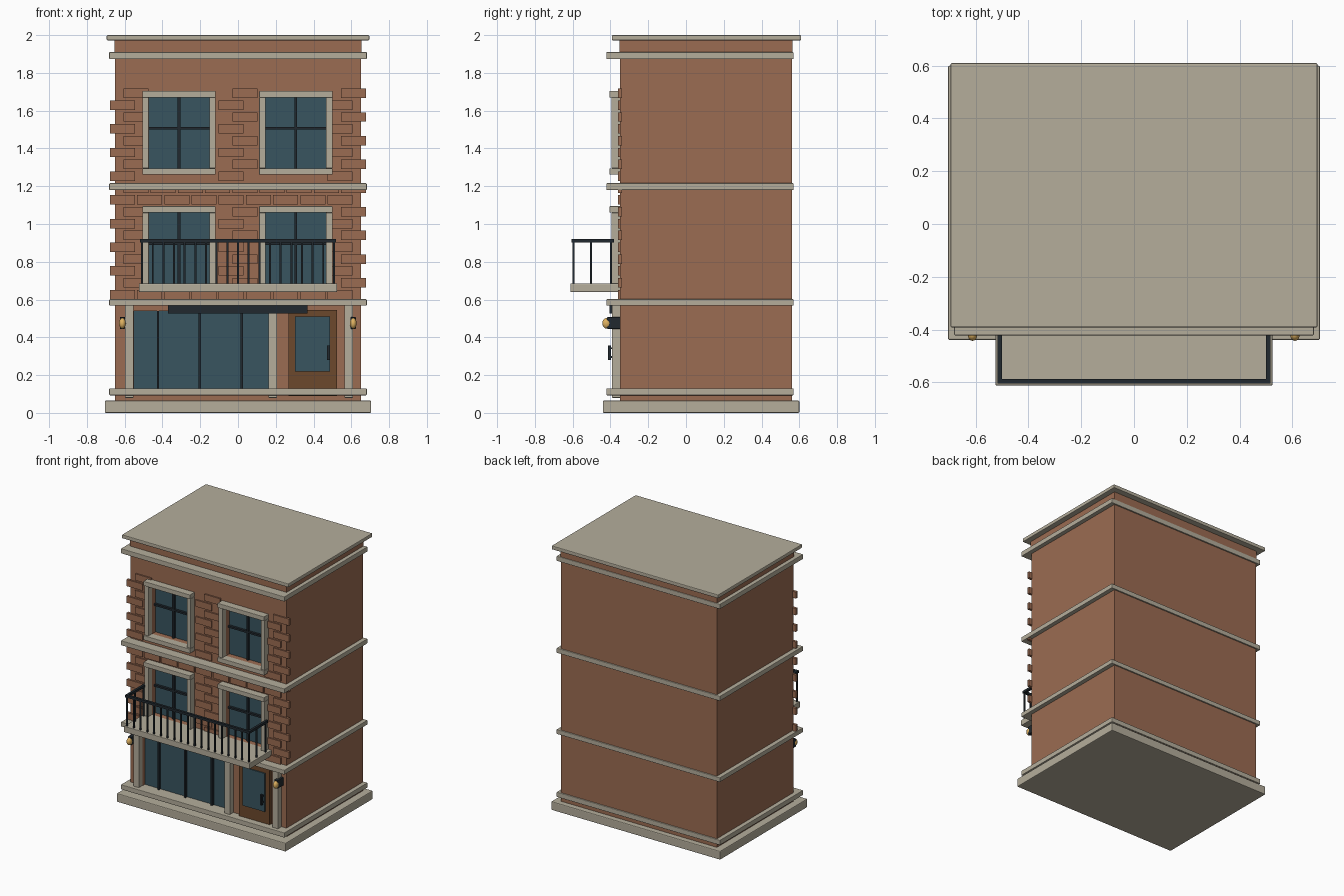
import bpy, bmesh
from mathutils import Vector

if "Cube" in bpy.data.objects:
    bpy.data.objects.remove(bpy.data.objects["Cube"])


def mat(name, r, g, b):
    m = bpy.data.materials.new(name)
    m.diffuse_color = (r, g, b, 1)
    m.use_nodes = True
    m.node_tree.nodes["Principled BSDF"].inputs["Base Color"].default_value = m.diffuse_color
    return m


BRICK = mat("brick", 0.33, 0.15, 0.085)
STONE = mat("stone", 0.46, 0.42, 0.33)
GLASS = mat("glass", 0.04, 0.09, 0.115)
IRON = mat("iron", 0.015, 0.022, 0.028)
WOOD = mat("wood", 0.15, 0.065, 0.025)
GOLD = mat("lamp_glow", 0.75, 0.45, 0.12)


def boxes(name, spans, material, bevel=0.0):
    """One object made of boxes, each (x0, x1, y0, y1, z0, z1)."""
    bm = bmesh.new()
    for x0, x1, y0, y1, z0, z1 in spans:
        vs = bmesh.ops.create_cube(bm, size=1)["verts"]
        bmesh.ops.scale(bm, verts=vs, vec=(x1 - x0, y1 - y0, z1 - z0))
        mid = Vector(((x0 + x1) / 2, (y0 + y1) / 2, (z0 + z1) / 2))
        bmesh.ops.translate(bm, verts=vs, vec=mid)
    if bevel:
        bmesh.ops.bevel(bm, geom=bm.edges[:], offset=bevel, segments=2,
                        profile=0.5, affect="EDGES")
    me = bpy.data.meshes.new(name)
    bm.to_mesh(me)
    bm.free()
    me.materials.append(material)
    ob = bpy.data.objects.new(name, me)
    bpy.context.collection.objects.link(ob)
    return ob


# Openings in the front wall: (x0, x1, z0, z1)
WINDOWS = [(x, x + 0.32, z, z + 0.375)
           for x in (-0.472, 0.146) for z in (0.685, 1.295)]
SHOP = (-0.55, 0.165, 0.125, 0.54)

# Brick body with recessed openings
body = boxes("brick_walls", [(-0.65, 0.65, -0.35, 0.56, 0.03, 1.94)], BRICK)
cutter = boxes("opening_cutter", [(a, b, -0.5, -0.29, c, d)
                                  for a, b, c, d in WINDOWS + [SHOP]], BRICK)
cutter.hide_render = True
mod = body.modifiers.new("openings", "BOOLEAN")
mod.object = cutter
mod.solver = "EXACT"
bpy.context.view_layer.objects.active = body
bpy.ops.object.modifier_apply(modifier="openings")
bpy.data.objects.remove(cutter)

# Plinth, string courses, parapet and roof slab
boxes("plinth", [(-0.705, 0.705, -0.44, 0.60, 0, 0.065)], STONE, 0.006)
for name, z0, z1 in (("base_course", 0.093, 0.13), ("first_course", 0.568, 0.602),
                     ("second_course", 1.18, 1.216), ("cornice", 1.873, 1.91)):
    boxes(name, [(-0.682, 0.682, -0.422, 0.57, z0, z1)], STONE, 0.004)
boxes("parapet", [(-0.653, 0.653, -0.353, 0.565, 1.90, 1.98)], BRICK)
boxes("roof_slab", [(-0.695, 0.695, -0.392, 0.61, 1.972, 2.0)], STONE, 0.005)

# Raised running-bond bricks, skipping the openings
bricks = []
for row in range(18):
    z = 1.692 - 0.0627 * row
    for k in range(9):
        x = -0.612 + 0.144 * k + (0 if row % 2 else 0.072)
        x0, x1, z0, z1 = x - 0.066, x + 0.066, z - 0.025, z + 0.025
        if not any(x1 > a and x0 < b and z1 > c - 0.032 and z0 < d + 0.032
                   for a, b, c, d in WINDOWS):
            bricks.append((x0, x1, -0.36, -0.34, z0, z1))
boxes("raised_bricks", bricks, BRICK)

# Upper windows: stone surround, glass, glazing bars
for i, (a, b, c, d) in enumerate(WINDOWS):
    t, cx, cz = 0.034, (a + b) / 2, c + 0.212
    boxes(f"window_surround_{i}", [
        (a - t, a, -0.395, -0.345, c, d),
        (b, b + t, -0.395, -0.345, c, d),
        (a - t, b + t, -0.405, -0.345, d, d + t),
        (a - t, b + t, -0.405, -0.345, c - t, c)], STONE, 0.003)
    boxes(f"window_glass_{i}", [(a, b, -0.31, -0.285, c, d)], GLASS)
    boxes(f"glazing_bars_{i}", [
        (cx - 0.007, cx + 0.007, -0.328, -0.305, c, d),
        (a, b, -0.328, -0.305, cz - 0.007, cz + 0.007)], IRON)

# Shopfront
a, b, c, d = SHOP
boxes("shop_glass", [(a, b, -0.325, -0.285, c, d)], GLASS)
boxes("shop_mullions", [(x - 0.006, x + 0.006, -0.345, -0.32, c, d)
                        for x in (-0.424, -0.202, 0.02)], IRON)
boxes("pilasters", [(x - 0.023, x + 0.023, -0.393, -0.345, 0.08, 0.572)
                    for x in (-0.575, 0.184, 0.586)], STONE, 0.003)
boxes("sign_board", [(-0.37, 0.367, -0.405, -0.345, 0.525, 0.572)], IRON)

# Door with glazed panel and pull handle
boxes("door", [(0.267, 0.525, -0.372, -0.345, 0.09, 0.545)], WOOD)
boxes("door_glass", [(0.303, 0.488, -0.38, -0.365, 0.22, 0.51)], GLASS)
boxes("door_handle", [(0.472, 0.486, -0.412, -0.396, 0.28, 0.357),
                      (0.475, 0.483, -0.40, -0.37, 0.29, 0.30),
                      (0.475, 0.483, -0.40, -0.37, 0.337, 0.347)], IRON)

# Wall lamps
for side, x in (("left", -0.612), ("right", 0.61)):
    boxes(f"lamp_bracket_{side}", [(x - 0.014, x + 0.014, -0.418, -0.345, 0.445, 0.507)],
          IRON, 0.003)
    bpy.ops.mesh.primitive_uv_sphere_add(segments=20, ring_count=12, radius=1,
                                         location=(x, -0.42, 0.474))
    bulb = bpy.context.object
    bulb.name = f"lamp_bulb_{side}"
    bulb.scale = (0.018, 0.023, 0.028)
    bulb.data.materials.append(GOLD)
    bpy.ops.object.shade_smooth()

# Balcony slab and iron railing
boxes("balcony_slab", [(-0.525, 0.525, -0.612, -0.345, 0.64, 0.685)], STONE, 0.004)
boxes("balcony_top_rail", [
    (-0.518, 0.518, -0.605, -0.587, 0.902, 0.92),
    (-0.518, -0.5, -0.596, -0.38, 0.902, 0.92),
    (0.5, 0.518, -0.596, -0.38, 0.902, 0.92)], IRON)
posts = [(-0.508 + 1.016 * i / 18, -0.596) for i in range(19)]
posts += [(x, y) for x in (-0.508, 0.508) for y in (-0.503, -0.398)]
boxes("balcony_balusters", [(x - 0.005, x + 0.005, y - 0.005, y + 0.005, 0.68, 0.91)
                            for x, y in posts], IRON)
